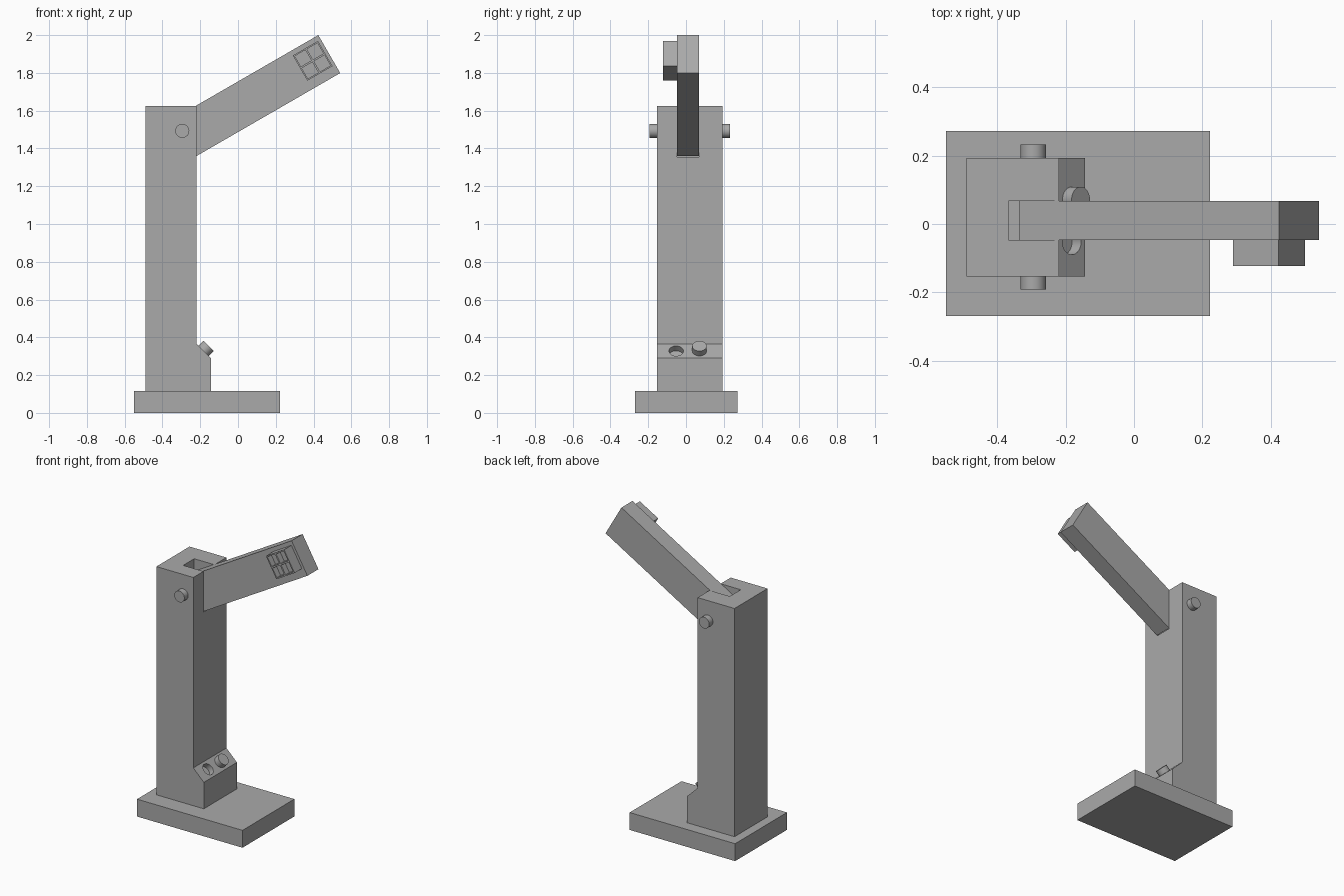
import bpy
import bmesh
from math import pi, radians
from mathutils import Matrix, Vector

default = bpy.data.objects.get("Cube")
if default:
    bpy.data.objects.remove(default, do_unlink=True)

grey = bpy.data.materials.new("plain grey")
grey.use_nodes = True
COLOUR = (0.4, 0.4, 0.4, 1)
grey.diffuse_color = COLOUR
grey.node_tree.nodes["Principled BSDF"].inputs["Base Color"].default_value = COLOUR


def finish(name, bm, matrix=Matrix(), smooth=False):
    bmesh.ops.recalc_face_normals(bm, faces=bm.faces)
    mesh = bpy.data.meshes.new(name)
    bm.to_mesh(mesh)
    bm.free()
    mesh.transform(matrix)
    mesh.materials.append(grey)
    obj = bpy.data.objects.new(name, mesh)
    bpy.context.collection.objects.link(obj)
    if smooth:
        bpy.ops.object.select_all(action='DESELECT')
        obj.select_set(True)
        bpy.context.view_layer.objects.active = obj
        bpy.ops.object.shade_smooth_by_angle(angle=radians(40))
    return obj


def extrusion(name, outline, y0, y1, matrix=Matrix()):
    """Extrude an x-z outline from y0 to y1."""
    bm = bmesh.new()
    face = bm.faces.new([bm.verts.new((x, y0, z)) for x, z in outline])
    moved = bmesh.ops.extrude_face_region(bm, geom=[face])["geom"]
    verts = [v for v in moved if isinstance(v, bmesh.types.BMVert)]
    bmesh.ops.translate(bm, verts=verts, vec=(0, y1 - y0, 0))
    return finish(name, bm, matrix)


def box(name, x, y, z, matrix=Matrix()):
    outline = [(x[0], z[0]), (x[1], z[0]), (x[1], z[1]), (x[0], z[1])]
    return extrusion(name, outline, *y, matrix)


def cylinder(name, radius, depth, centre, rotation):
    bm = bmesh.new()
    bmesh.ops.create_cone(bm, cap_ends=True, segments=48, radius1=radius,
                          radius2=radius, depth=depth)
    return finish(name, bm, Matrix.Translation(centre) @ rotation, True)


def cut(target, cutter):
    """Apply a boolean cut, then drop the cutter."""
    cutter.hide_render = True
    mod = target.modifiers.new("cut", 'BOOLEAN')
    mod.operation = 'DIFFERENCE'
    mod.solver = 'EXACT'
    mod.object = cutter
    bpy.context.view_layer.objects.active = target
    bpy.ops.object.modifier_apply(modifier=mod.name)
    bpy.data.objects.remove(cutter, do_unlink=True)


# Base plate
box("base_plate", (-0.55, 0.222), (-0.27, 0.272), (0, 0.115))

# Column with a sloped control ledge at its foot
column = extrusion("column", [(-0.49, 0.115), (-0.143, 0.115), (-0.143, 0.29),
                              (-0.22, 0.365), (-0.22, 1.625), (-0.49, 1.625)],
                   -0.153, 0.193)

# Slot for the arm, open at the top and front
SLOT = (-0.047, 0.068)
cut(column, box("slot_cutter", (-0.368, -0.1), SLOT, (1.355, 1.8)))

# Round socket and knob on the ledge
slope = Matrix.Rotation(pi / 4, 4, 'Y')
normal = Vector((1, 0, 1)).normalized()
ledge = Vector((-0.182, 0, 0.328))
cut(column, cylinder("socket_cutter", 0.038, 0.074, ledge + Vector((0, -0.052, 0)), slope))
cylinder("control_knob", 0.038, 0.074, ledge + Vector((0, 0.071, 0)), slope)

# Hinge pin through the column
cylinder("hinge_pin", 0.037, 0.424, (-0.295, 0.02, 1.493), Matrix.Rotation(pi / 2, 4, 'X'))

# Raised arm, built straight with its upper rear corner at the origin
LENGTH, HEIGHT = 0.88, 0.232
tilt = Matrix.Translation((-0.337, 0, 1.56)) @ Matrix.Rotation(radians(-30), 4, 'Y')
box("arm", (0, LENGTH), SLOT, (-HEIGHT, 0), tilt)

# Lamp block with a two by two grid of pockets
cx, cz, half = LENGTH - 0.094, -0.103, 0.077
lamp = box("lamp_block", (cx - half, cx + half), (-0.123, SLOT[0]),
           (cz - half, cz + half), tilt)
inner, outer = 0.005, 0.069
for sx in (-1, 1):
    for sz in (-1, 1):
        xs = sorted((cx + sx * inner, cx + sx * outer))
        zs = sorted((cz + sz * inner, cz + sz * outer))
        cut(lamp, box("pocket_cutter", xs, (-0.2, -0.083), zs, tilt))
